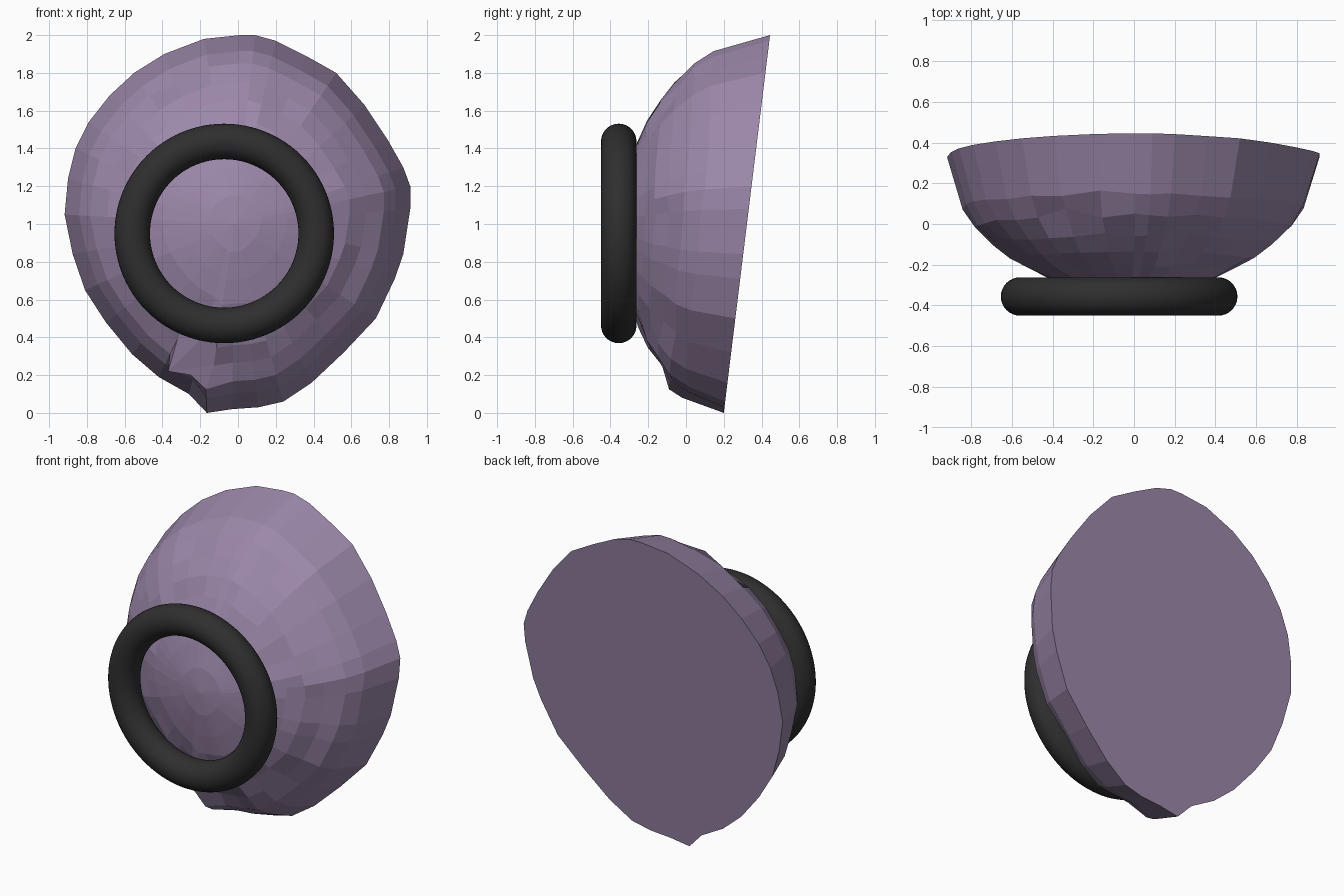
import bpy, bmesh, math, random
from mathutils import Vector

if "Cube" in bpy.data.objects:
    bpy.data.objects.remove(bpy.data.objects["Cube"])

random.seed(4)


def material(name, rgb):
    m = bpy.data.materials.new(name)
    m.diffuse_color = (*rgb, 1.0)
    m.use_nodes = True
    m.node_tree.nodes["Principled BSDF"].inputs["Base Color"].default_value = m.diffuse_color
    return m


mauve = material("dusty mauve", (0.33, 0.245, 0.40))
black = material("soft black", (0.028, 0.028, 0.028))

# Irregular rim outline (x, z), clockwise from the top
RIM = [(0.01, 2.0), (0.09, 2.0), (0.20, 1.97), (0.36, 1.89), (0.52, 1.80), (0.67, 1.63),
       (0.79, 1.45), (0.875, 1.30), (0.912, 1.20), (0.912, 1.08), (0.875, 0.84),
       (0.83, 0.71), (0.73, 0.50), (0.56, 0.32), (0.39, 0.16), (0.24, 0.06),
       (0.11, 0.03), (-0.03, 0.02), (-0.165, 0.0), (-0.26, 0.10), (-0.42, 0.19),
       (-0.56, 0.31), (-0.70, 0.48), (-0.81, 0.65), (-0.875, 0.84), (-0.918, 1.05),
       (-0.90, 1.24), (-0.86, 1.40), (-0.79, 1.54), (-0.68, 1.68), (-0.55, 1.80),
       (-0.39, 1.90), (-0.18, 1.98)]
# Dome section: (outline scale, depth from the pole to the rim)
SECTION = [(1.0, 1.0), (0.915, 0.64), (0.85, 0.50), (0.75, 0.385), (0.655, 0.285),
           (0.55, 0.20), (0.43, 0.125), (0.30, 0.07), (0.15, 0.02)]
POLE = Vector((-0.02, -0.36, 1.0))


def rim_point(x, z):
    return Vector((x, 0.20 + 0.1225 * z, z))       # tilted flat back


# Faceted dome, lofted from the rim to the pole
bm = bmesh.new()
n = len(RIM)
rings = []
for k, (s, t) in enumerate(SECTION):
    ring = []
    for i, (x, z) in enumerate(RIM):
        r = rim_point(x, z)
        p = POLE + Vector(((r.x - POLE.x) * s, (r.y - POLE.y) * t, (r.z - POLE.z) * s))
        if 0 < k < 6:                              # rough, hand-shaped surface
            p.y += random.uniform(-0.012, 0.012)
        ring.append(bm.verts.new(p))
    rings.append(ring)

# Pinched spur at the bottom and shallow dent near the top
SPUR = 18
rings[1][SPUR].co = (-0.168, -0.02, 0.08)
rings[2][SPUR].co = (-0.17, -0.09, 0.125)
rings[2][SPUR + 1].co = (-0.25, -0.085, 0.20)
rings[3][SPUR + 1].co = (-0.37, -0.09, 0.22)
rings[3][SPUR].co.y += 0.02
rings[2][31].co += Vector((0, 0.03, -0.02))

for a, b in zip(rings, rings[1:]):
    for i in range(n):
        j = (i + 1) % n
        bm.faces.new((a[i], a[j], b[j], b[i]))
pole = bm.verts.new(POLE)
for i in range(n):
    bm.faces.new((rings[-1][i], rings[-1][(i + 1) % n], pole))
bm.faces.new(rings[0])                             # flat back
bmesh.ops.recalc_face_normals(bm, faces=bm.faces)
mesh = bpy.data.meshes.new("dome")
bm.to_mesh(mesh)
bm.free()
mesh.materials.append(mauve)
bpy.context.collection.objects.link(bpy.data.objects.new("dome", mesh))

# Ring on the front
bpy.ops.mesh.primitive_torus_add(major_radius=0.487, minor_radius=0.094,
                                 major_segments=96, minor_segments=32,
                                 location=(-0.073, -0.356, 0.95),
                                 rotation=(math.pi / 2, 0, 0))
ring_obj = bpy.context.object
ring_obj.name = "front_ring"
ring_obj.data.materials.append(black)
bpy.ops.object.shade_smooth()
